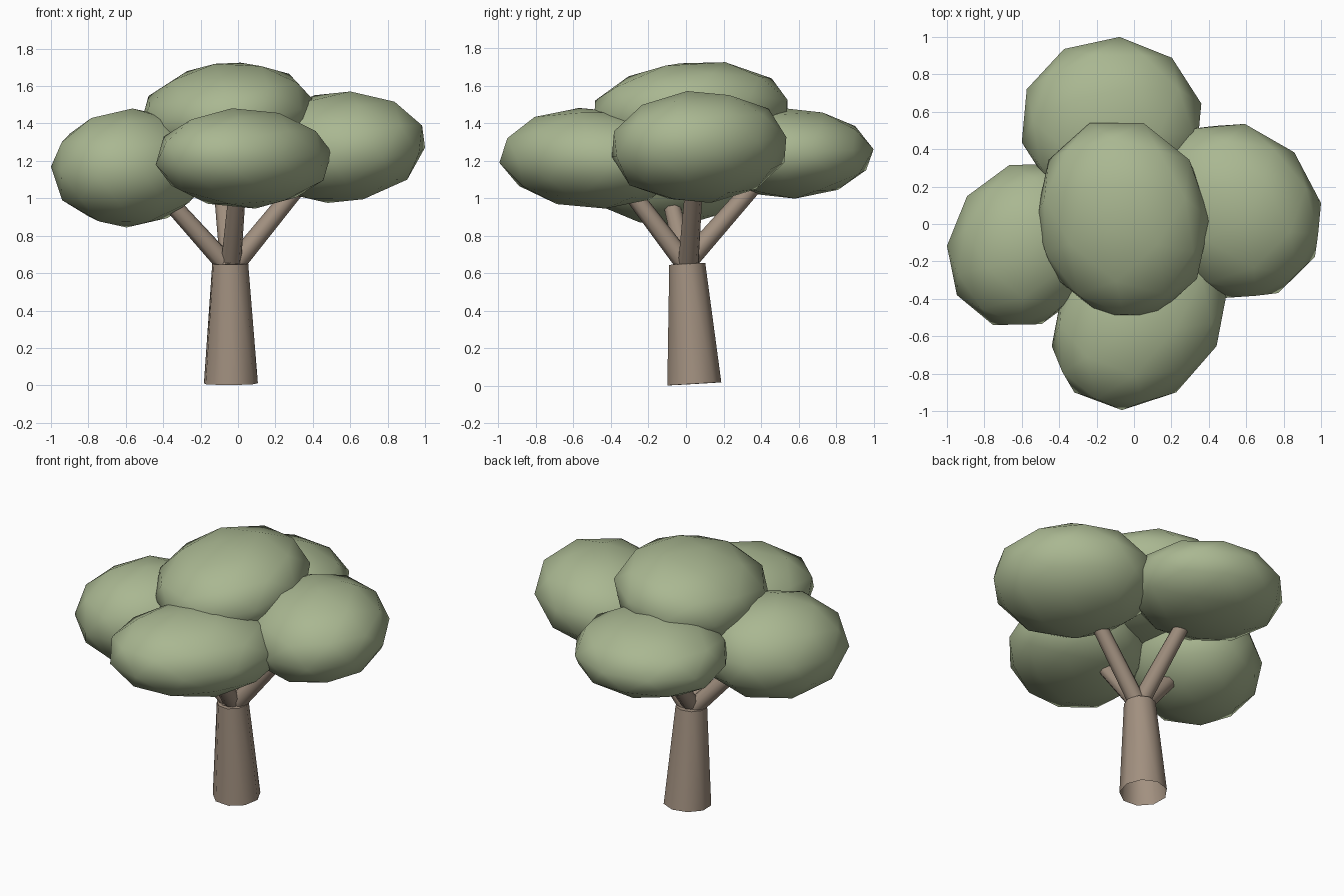
import bpy, bmesh, math
from mathutils import Vector, Euler

cube = bpy.data.objects.get("Cube")
if cube:
    bpy.data.objects.remove(cube, do_unlink=True)


def material(name, color):
    m = bpy.data.materials.new(name)
    m.use_nodes = True
    m.diffuse_color = color
    m.node_tree.nodes["Principled BSDF"].inputs["Base Color"].default_value = color
    return m


leaf = material("leaf green", (0.4, 0.475, 0.285, 1))
bark = material("bark brown", (0.36, 0.28, 0.215, 1))


def finish(name, bm, mat, angle):
    mesh = bpy.data.meshes.new(name)
    bm.to_mesh(mesh)
    bm.free()
    obj = bpy.data.objects.new(name, mesh)
    bpy.context.collection.objects.link(obj)
    mesh.materials.append(mat)
    bpy.ops.object.select_all(action="DESELECT")
    obj.select_set(True)
    bpy.context.view_layer.objects.active = obj
    bpy.ops.object.shade_smooth_by_angle(angle=math.radians(angle))
    return obj


def clump(name, center, half, turn, lean):
    """Faceted ball, turned, leaned in xy, xz and yz, then sized to half extents."""
    bm = bmesh.new()
    bmesh.ops.create_icosphere(bm, subdivisions=2, radius=1)
    bmesh.ops.rotate(bm, verts=bm.verts,
                     matrix=Euler([math.radians(a) for a in turn]).to_matrix())
    for v in bm.verts:
        x, y, z = v.co
        v.co = (x + lean[0] * y, y, z + lean[1] * x + lean[2] * y)
    for i in range(3):
        reach = max(v.co[i] for v in bm.verts)
        for v in bm.verts:
            v.co[i] = center[i] + v.co[i] / reach * half[i]
    finish(name, bm, leaf, 80)


def limb(name, start, end, r1, r2, sides, open_base=False):
    """Tapered limb between two points."""
    a, b = Vector(start), Vector(end)
    bm = bmesh.new()
    bmesh.ops.create_cone(bm, cap_ends=True, segments=sides, radius1=r1,
                          radius2=r2, depth=(b - a).length)
    if open_base:
        base = [f for f in bm.faces if f.normal.z < -0.9]
        bmesh.ops.delete(bm, geom=base, context="FACES_ONLY")
    turn = (b - a).to_track_quat("Z", "Y").to_matrix()
    bmesh.ops.rotate(bm, verts=bm.verts, matrix=turn)
    bmesh.ops.translate(bm, verts=bm.verts, vec=(a + b) / 2)
    finish(name, bm, bark, 60)


# Trunk, open underneath
limb("trunk", (-0.04, 0.042, 0.01), (-0.043, 0.005, 0.65), 0.147, 0.098, 9, True)

# Branches up into the outer clumps
limb("front_branch", (-0.04, 0.02, 0.62), (0.0, -0.33, 1.08), 0.055, 0.045, 8)
limb("back_branch", (-0.04, -0.03, 0.62), (-0.09, 0.4, 1.11), 0.055, 0.045, 8)
limb("left_branch", (-0.04, 0.01, 0.62), (0.4, 0.05, 1.16), 0.055, 0.045, 8)
limb("right_branch", (-0.04, 0.01, 0.62), (-0.4, -0.09, 1.02), 0.055, 0.045, 8)

# Foliage
clump("crown_foliage", (-0.06, 0.025, 1.45), (0.465, 0.515, 0.275), (8, -6, -18), (-0.06, 0.12, 0.1))
clump("front_foliage", (0.03, -0.5, 1.213), (0.47, 0.495, 0.268), (8, -6, 0), (0.22, 0, -0.05))
clump("back_foliage", (-0.12, 0.54, 1.24), (0.48, 0.46, 0.242), (5, 0, -5), (0, 0, 0))
clump("left_foliage", (0.54, 0.07, 1.273), (0.46, 0.465, 0.298), (6, 8, -13), (-0.13, 0.09, 0.05))
clump("right_foliage", (-0.58, -0.11, 1.162), (0.42, 0.43, 0.318), (6, 5, -17), (0.12, 0.03, 0))
